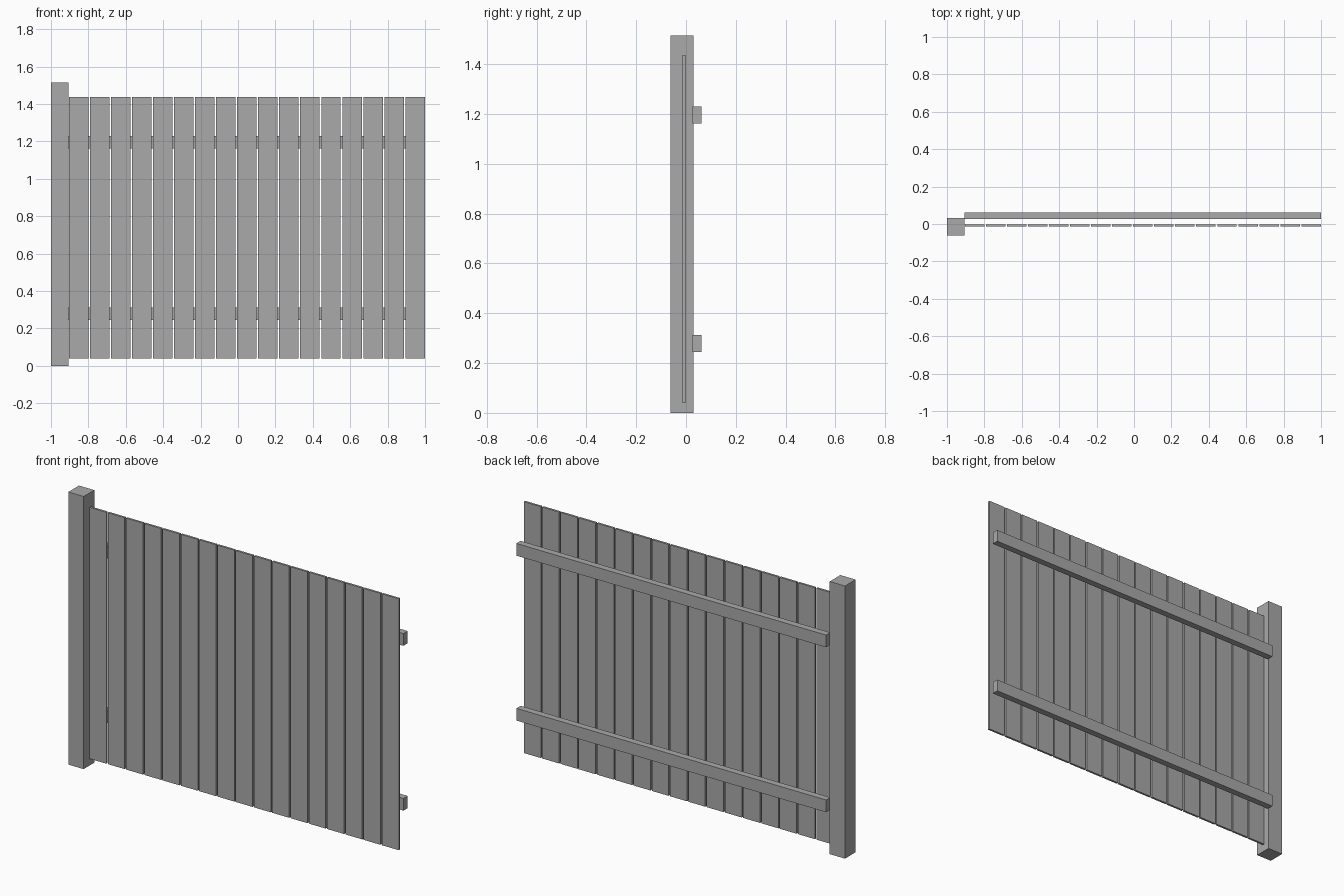
import bpy

if "Cube" in bpy.data.objects:
    bpy.data.objects.remove(bpy.data.objects["Cube"])

# Single grey colour
grey = bpy.data.materials.new("plain_grey")
grey.diffuse_color = (0.4, 0.4, 0.4, 1.0)
grey.use_nodes = True
grey.node_tree.nodes["Principled BSDF"].inputs["Base Color"].default_value = grey.diffuse_color


def box(name, x, y, z):
    """Box from (min, max) ranges along each axis."""
    bpy.ops.mesh.primitive_cube_add(size=1)
    ob = bpy.context.object
    ob.name = name
    ranges = (x, y, z)
    ob.location = [(a + b) / 2 for a, b in ranges]
    ob.scale = [b - a for a, b in ranges]
    bpy.ops.object.transform_apply(location=True, rotation=False, scale=True)
    ob.data.materials.append(grey)
    return ob


# Square post at the left end
box("post", (-1.0, -0.906), (-0.0625, 0.031), (0.0, 1.516))

# Row of vertical planks with narrow gaps
COUNT, WIDTH, START, END = 17, 0.104, -0.904, 0.999
pitch = (END - START - WIDTH) / (COUNT - 1)
for i in range(COUNT):
    x0 = START + i * pitch
    box(f"plank_{i + 1}", (x0, x0 + WIDTH), (-0.014, -0.002), (0.04, 1.438))

# Two horizontal rails behind the planks
for name, z0 in (("lower_rail", 0.245), ("upper_rail", 1.162)):
    box(name, (-0.906, 1.0), (0.0255, 0.0625), (z0, z0 + 0.068))
